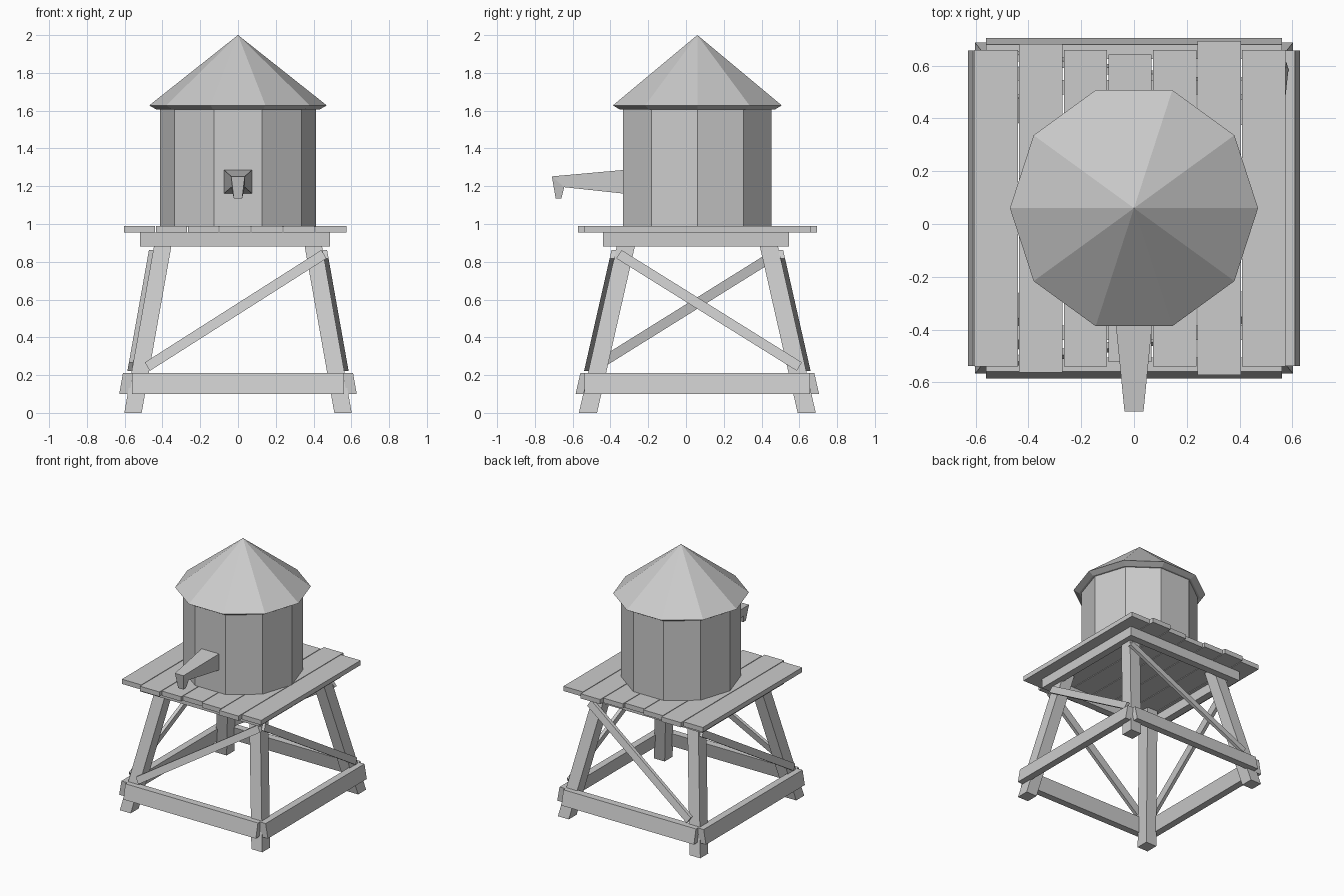
import bpy, bmesh, math
from mathutils import Vector as V

cube = bpy.data.objects.get("Cube")
if cube:
    bpy.data.objects.remove(cube, do_unlink=True)

grey = bpy.data.materials.new("weathered grey")
grey.use_nodes = True
grey.diffuse_color = (0.6, 0.6, 0.6, 1)
grey.node_tree.nodes["Principled BSDF"].inputs["Base Color"].default_value = (0.6, 0.6, 0.6, 1)

CY = 0.06   # the tower stands slightly behind the origin, the spout reaches forward


def loft(name, rings):
    """Skin a closed solid through rings that have the same number of points."""
    bm = bmesh.new()
    loops = [[bm.verts.new(p) for p in ring] for ring in rings]
    n = len(loops[0])
    for a, b in zip(loops, loops[1:]):
        for i in range(n):
            j = (i + 1) % n
            bm.faces.new((a[i], a[j], b[j], b[i]))
    bm.faces.new(loops[0])
    bm.faces.new(loops[-1])
    bmesh.ops.remove_doubles(bm, verts=bm.verts, dist=0.0001)
    bmesh.ops.recalc_face_normals(bm, faces=bm.faces)
    mesh = bpy.data.meshes.new(name)
    bm.to_mesh(mesh)
    bm.free()
    mesh.materials.append(grey)
    ob = bpy.data.objects.new(name, mesh)
    bpy.context.scene.collection.objects.link(ob)
    return ob


def beam(name, start, end, side, up):
    """Timber between two points; side and up are the half extents of its section."""
    s, u = V(side), V(up)
    loft(name, [[V(p) + s * a + u * b for a, b in ((-1, -1), (1, -1), (1, 1), (-1, 1))]
                for p in (start, end)])


def ring(radius, z, sides=10):
    return [(radius * math.cos(math.tau * i / sides),
             CY + radius * math.sin(math.tau * i / sides), z) for i in range(sides)]


# Tank and conical roof with a bevelled lip
loft("tank", [ring(0.414, 0.985), ring(0.414, 1.61)])
roof = loft("roof", [ring(0.4, 1.605), ring(0.43, 1.605), ring(0.47, 1.628), ring(0.0005, 2)])

# Spout: tapering trough that turns down at its tip


def spout_ring(y_top, z_top, w_top, y_low, z_low, w_low):
    return [(-w_top, y_top, z_top), (w_top, y_top, z_top),
            (w_low, y_low, z_low), (-w_low, y_low, z_low)]


loft("spout", [spout_ring(-0.32, 1.287, 0.075, -0.32, 1.16, 0.075),
               spout_ring(-0.71, 1.252, 0.036, -0.645, 1.195, 0.036),
               spout_ring(-0.69, 1.135, 0.022, -0.66, 1.135, 0.022)])

# Deck planks of uneven length
for i, length in enumerate((1.2, 1.245, 1.2, 1.165, 1.2, 1.265, 1.2)):
    x = -0.522 + i * 0.169
    beam("deck_plank", (x, CY - length / 2, 0.972), (x, CY + length / 2, 0.972),
         (0.082, 0, 0), (0, 0, 0.018))

# Square frame under the deck
for s in (-1, 1):
    y = 0.053 + s * 0.465
    beam("deck_beam", (-0.52, y, 0.918), (0.487, y, 0.918), (0, 0.028, 0), (0, 0, 0.037))
    x = -0.016 + s * 0.475
    beam("deck_beam", (x, -0.384, 0.918), (x, 0.49, 0.918), (0.028, 0, 0), (0, 0, 0.037))

# Splayed legs
LEAN_X, LEAN_Y = 0.178, 0.227
for sx in (-1, 1):
    for sy in (-1, 1):
        beam("leg", (sx * 0.556, CY + sy * 0.579, 0),
             (sx * (0.556 - LEAN_X * 0.95), CY + sy * (0.579 - LEAN_Y * 0.95), 0.95),
             (0.046, 0, 0), (0, 0.048, 0))

# Lower rails and diagonal braces, leaning with the legs
for s in (-1, 1):
    y = CY + s * 0.605
    beam("rail", (-0.56, y, 0.155), (0.56, y, 0.155),
         (0, 0.027, 0), (0, -s * LEAN_Y * 0.055, 0.055))
    x = s * 0.592
    beam("rail", (x, CY - 0.597, 0.155), (x, CY + 0.597, 0.155),
         (0.027, 0, 0), (-s * LEAN_X * 0.055, 0, 0.055))

    low, high = 0.245, 0.84
    at_y = [CY + s * (0.637 - LEAN_Y * z) for z in (low, high)]
    beam("front_brace" if s < 0 else "back_brace",
         (-0.48, at_y[0], low), (0.455, at_y[1], high),
         (0, 0.013, 0), (-0.014, -s * LEAN_Y * 0.022, 0.022))
    at_x = [s * (0.612 - LEAN_X * z) for z in (low, high)]
    beam("side_brace", (at_x[0], CY + s * 0.54, low), (at_x[1], CY - s * 0.415, high),
         (0.013, 0, 0), (-s * LEAN_X * 0.022, s * 0.014, 0.022))
